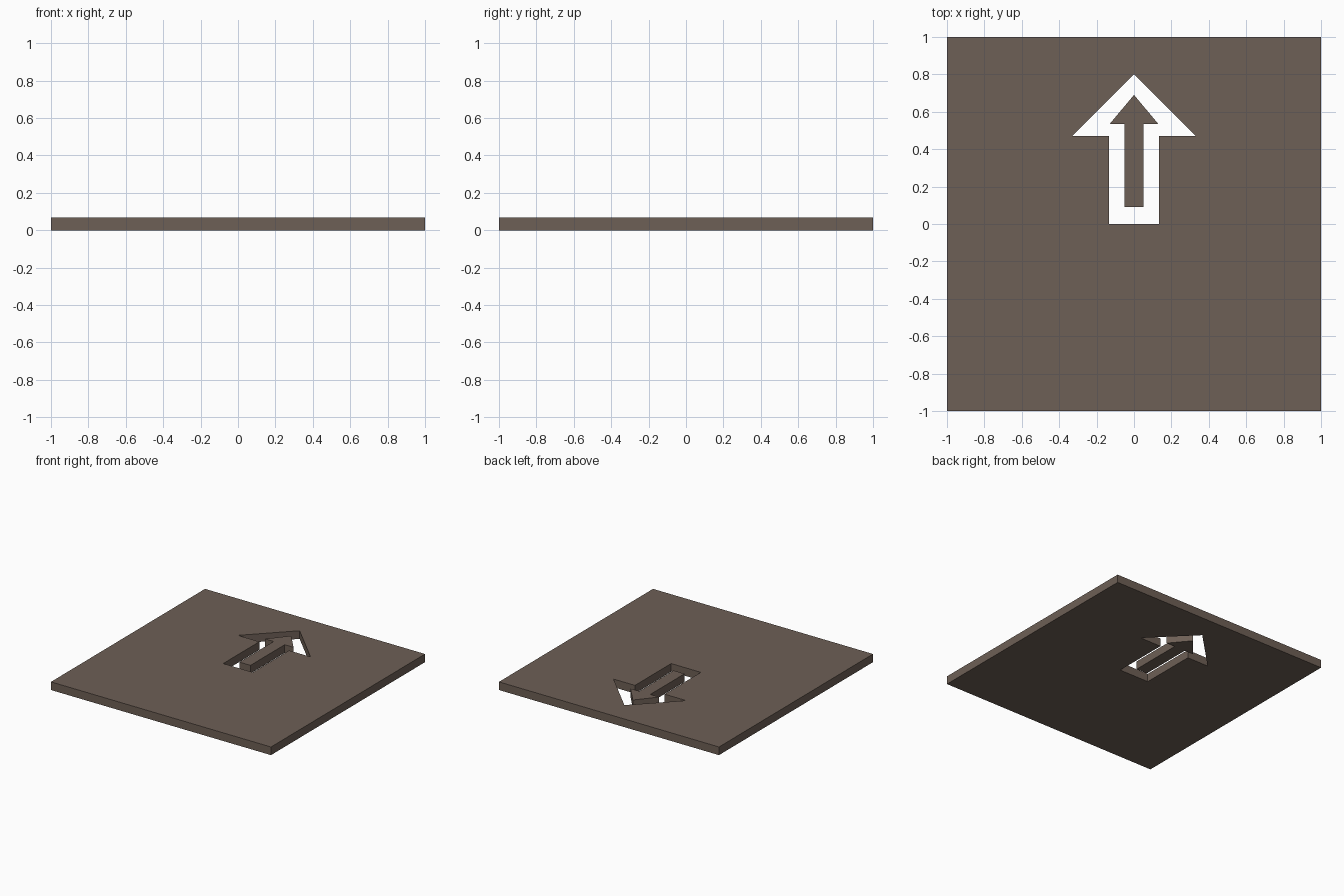
import bpy

if "Cube" in bpy.data.objects:
    bpy.data.objects.remove(bpy.data.objects["Cube"])

THICK = 0.067

mat = bpy.data.materials.new("warm brown")
mat.diffuse_color = (0.155, 0.115, 0.092, 1)
mat.use_nodes = True
mat.node_tree.nodes["Principled BSDF"].inputs["Base Color"].default_value = mat.diffuse_color


def arrow(tip, wing_y, wing_x, shaft_x, base_y):
    """Outline of an upward arrow, symmetric about x = 0."""
    right = [(shaft_x, base_y), (shaft_x, wing_y), (wing_x, wing_y)]
    return right + [(0, tip)] + [(-x, y) for x, y in reversed(right)]


def slab(name, outlines):
    """Extrude nested outlines (inner ones become holes) into a flat slab."""
    curve = bpy.data.curves.new(name, 'CURVE')
    curve.dimensions = '2D'
    curve.fill_mode = 'BOTH'
    curve.extrude = THICK / 2
    for pts in outlines:
        sp = curve.splines.new('POLY')
        sp.points.add(len(pts) - 1)
        for p, (x, y) in zip(sp.points, pts):
            p.co = (x, y, 0, 1)
        sp.use_cyclic_u = True
    tmp = bpy.data.objects.new(name + "_outline", curve)
    bpy.context.collection.objects.link(tmp)
    dg = bpy.context.evaluated_depsgraph_get()
    mesh = bpy.data.meshes.new_from_object(tmp.evaluated_get(dg))
    bpy.data.objects.remove(tmp)
    for poly in mesh.polygons:
        poly.use_smooth = False
    for v in mesh.vertices:
        v.co.z += THICK / 2
    mesh.materials.clear()
    mesh.materials.append(mat)
    obj = bpy.data.objects.new(name, mesh)
    bpy.context.collection.objects.link(obj)
    return obj


# Square plate with an arrow-shaped opening
square = [(-1, -1), (1, -1), (1, 1), (-1, 1)]
slab("plate", [square, arrow(0.80, 0.47, 0.33, 0.135, 0.0)])

# Smaller arrow standing free inside the opening
slab("inner_arrow", [arrow(0.69, 0.535, 0.13, 0.05, 0.09)])
